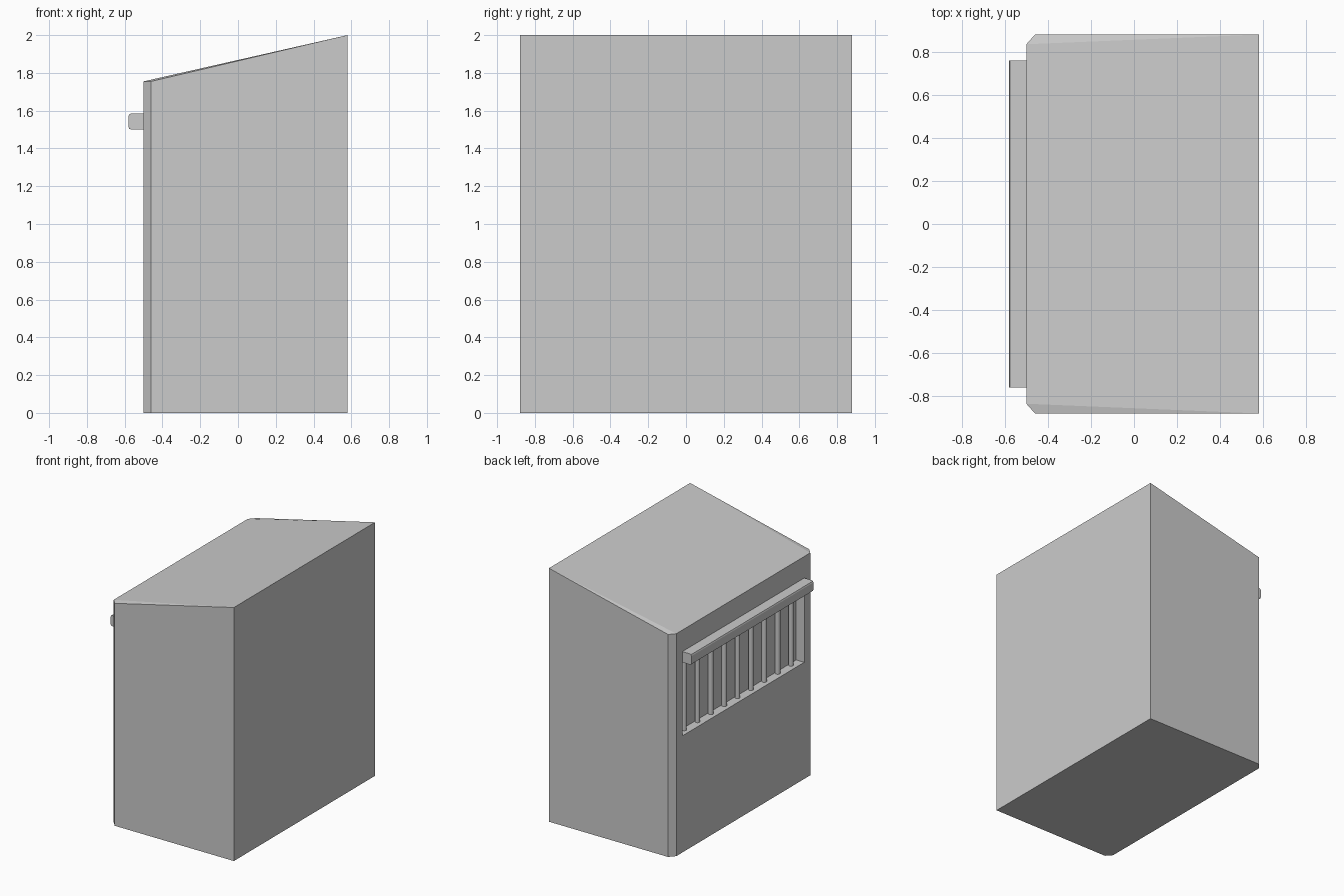
import bpy
import bmesh
from mathutils import Vector

if "Cube" in bpy.data.objects:
    bpy.data.objects.remove(bpy.data.objects["Cube"], do_unlink=True)

grey = bpy.data.materials.new("light_grey")
grey.use_nodes = True
colour = (0.6, 0.6, 0.6, 1)
grey.diffuse_color = colour
grey.node_tree.nodes["Principled BSDF"].inputs["Base Color"].default_value = colour

BACK, FACE, CHAMFER = 0.58, -0.5, -0.46
WIDE, NARROW = 0.88, 0.835
LOW, HIGH = 1.755, 2.0
OPEN_Y, OPEN_BOTTOM, OPEN_TOP, DEPTH = 0.76, 0.92, 1.5, 0.07


def finish(name, bm):
    bmesh.ops.recalc_face_normals(bm, faces=bm.faces[:])
    mesh = bpy.data.meshes.new(name)
    bm.to_mesh(mesh)
    bm.free()
    mesh.materials.append(grey)
    obj = bpy.data.objects.new(name, mesh)
    bpy.context.collection.objects.link(obj)
    return obj


# Cabinet: chamfered footprint with a sloping roof
bm = bmesh.new()
footprint = [(BACK, -WIDE), (BACK, WIDE), (CHAMFER, WIDE),
             (FACE, NARROW), (FACE, -NARROW), (CHAMFER, -WIDE)]
base = [bm.verts.new((x, y, 0)) for x, y in footprint]
top = [bm.verts.new((x, y, HIGH if x == BACK else LOW)) for x, y in footprint]
bm.faces.new(base[::-1])
sides = []
for i in range(len(base)):
    j = (i + 1) % len(base)
    sides.append(bm.faces.new((base[i], base[j], top[j], top[i])))
bm.faces.new((top[0], top[1], top[3], top[4]))
bm.faces.new(top[1:4])
bm.faces.new((top[4], top[5], top[0]))

# Recessed opening in the panel
panel = sides[3]
bm.normal_update()
bmesh.ops.inset_individual(bm, faces=[panel], thickness=0.1)
for v in panel.verts:
    v.co.y = OPEN_Y if v.co.y > 0 else -OPEN_Y
    v.co.z = OPEN_TOP if v.co.z > LOW / 2 else OPEN_BOTTOM
inner = bmesh.ops.extrude_face_region(bm, geom=[panel])["geom"]
bmesh.ops.translate(bm, vec=Vector((DEPTH, 0, 0)),
                    verts=[g for g in inner if isinstance(g, bmesh.types.BMVert)])
if panel.is_valid:
    bmesh.ops.delete(bm, geom=[panel], context='FACES_ONLY')
finish("cabinet_body", bm)

# Handrail above the opening, outer long edges softened
bm = bmesh.new()
bmesh.ops.create_cube(bm, size=1)
for v in bm.verts:
    v.co = Vector((-0.54 + v.co.x * 0.08, v.co.y * 2 * OPEN_Y, 1.5425 + v.co.z * 0.085))
outer = [e for e in bm.edges if all(v.co.x < -0.57 for v in e.verts)
         and abs(e.verts[0].co.y - e.verts[1].co.y) > 1]
bmesh.ops.bevel(bm, geom=outer, offset=0.014, segments=2, profile=0.5, affect='EDGES')
finish("handrail", bm)

# Row of upright bars inside the opening
bars = 9
pitch = 1.5 / bars
for i in range(bars):
    bm = bmesh.new()
    bmesh.ops.create_cone(bm, cap_ends=True, segments=10, radius1=0.02, radius2=0.02,
                          depth=OPEN_TOP - OPEN_BOTTOM)
    bmesh.ops.translate(bm, verts=bm.verts[:], vec=Vector(
        (-0.45, (i - (bars - 1) / 2) * pitch, (OPEN_TOP + OPEN_BOTTOM) / 2)))
    for f in bm.faces:
        f.smooth = len(f.verts) == 4
    finish(f"grille_bar_{i + 1}", bm)
